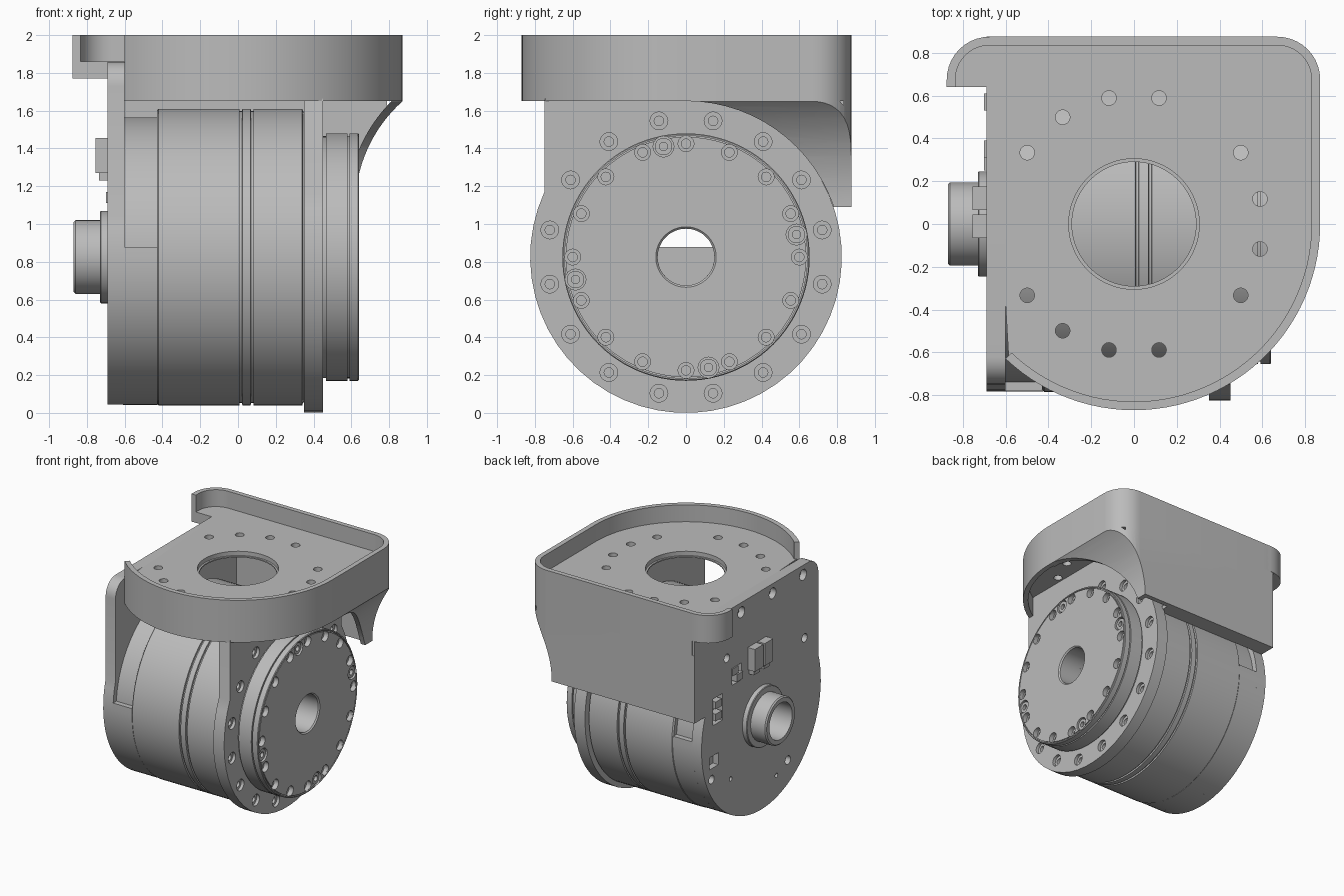
import bpy, bmesh
from math import sin, cos, radians, acos, asin, degrees
from mathutils import Vector

if "Cube" in bpy.data.objects:
    bpy.data.objects.remove(bpy.data.objects["Cube"])

AXIS_Z = 0.825
grey = bpy.data.materials.new("machined_grey")
grey.use_nodes = True
COLOUR = (0.5, 0.5, 0.5, 1)
grey.diffuse_color = COLOUR
grey.node_tree.nodes["Principled BSDF"].inputs["Base Color"].default_value = COLOUR


def finish(name, bm):
    bmesh.ops.recalc_face_normals(bm, faces=bm.faces)
    mesh = bpy.data.meshes.new(name)
    bm.to_mesh(mesh)
    bm.free()
    mesh.materials.append(grey)
    obj = bpy.data.objects.new(name, mesh)
    bpy.context.collection.objects.link(obj)
    return obj


def arc(cx, cy, r, a0, a1, n=12):
    steps = [radians(a0 + (a1 - a0) * i / n) for i in range(n + 1)]
    return [(cx + r * cos(a), cy + r * sin(a)) for a in steps]


def place(axis, u, v, w):
    return {"x": (w, u, v), "y": (u, w, v), "z": (u, v, w)}[axis]


def prism(name, pts, axis, lo, hi):
    bm = bmesh.new()
    a = [bm.verts.new(place(axis, u, v, lo)) for u, v in pts]
    b = [bm.verts.new(place(axis, u, v, hi)) for u, v in pts]
    bm.faces.new(a)
    bm.faces.new(b[::-1])
    for i in range(len(a)):
        j = (i + 1) % len(a)
        bm.faces.new((a[i], a[j], b[j], b[i]))
    return finish(name, bm)


def rect(u0, u1, v0, v1):
    return [(u0, v0), (u1, v0), (u1, v1), (u0, v1)]


def add_turned(bm, profile, axis, cu, cv, segs, bored):
    """Revolve (position, radius) points about an axis; bored joins the ends."""
    rings = []
    for w, r in profile:
        rings.append([bm.verts.new(place(axis, u, v, w))
                      for u, v in arc(cu, cv, r, 0, 360 - 360 / segs, segs - 1)])
    pairs = list(zip(rings, rings[1:]))
    if bored:
        pairs.append((rings[-1], rings[0]))
    else:
        bm.faces.new(rings[0])
        bm.faces.new(rings[-1])
    for p, q in pairs:
        for i in range(segs):
            j = (i + 1) % segs
            bm.faces.new((p[i], p[j], q[j], q[i]))


def turned(name, profile, axis="x", centres=((0, AXIS_Z),), segs=96, bored=True):
    bm = bmesh.new()
    for cu, cv in centres:
        add_turned(bm, profile, axis, cu, cv, segs, bored)
    return finish(name, bm)


def boolean(obj, tool, op="DIFFERENCE"):
    mod = obj.modifiers.new("cut", "BOOLEAN")
    mod.object, mod.operation, mod.solver = tool, op, "EXACT"
    bpy.context.view_layer.update()
    deps = bpy.context.evaluated_depsgraph_get()
    mesh = bpy.data.meshes.new_from_object(obj.evaluated_get(deps))
    obj.modifiers.clear()
    obj.data = mesh
    bpy.data.objects.remove(tool)


def drill(obj, profile, axis, centres, segs=20):
    boolean(obj, turned("drill", profile, axis, centres, segs, False))


def circle_of(r, offset, cz=AXIS_Z, skip=()):
    return [(r * cos(radians(offset + 22.5 * k)), cz + r * sin(radians(offset + 22.5 * k)))
            for k in range(16) if k not in skip]


# Motor drum with shallow grooves and through bore
drum = [(-0.62, 0.15), (-0.62, 0.74), (-0.43, 0.74), (-0.43, 0.775), (-0.42, 0.785)]
for g in (0.015, 0.075):
    drum += [(g - 0.008, 0.785), (g - 0.006, 0.772), (g + 0.006, 0.772), (g + 0.008, 0.785)]
drum += [(0.34, 0.785), (0.345, 0.77), (0.36, 0.77), (0.36, 0.15)]
turned("motor_drum", drum)
prism("drum_lower_shroud", arc(0, AXIS_Z, 0.782, 176, 364, 48), "x", -0.61, -0.425)

# Left side plate with rounded lower end and rounded front top corner
R = 0.782
profile = arc(0, AXIS_Z, R, degrees(acos(-0.75 / R)), 360 + degrees(asin(0.265 / R)), 48)
profile += [(0.873, 1.09), (0.873, 1.86)] + arc(-0.62, 1.73, 0.13, 90, 180, 8)
side = prism("side_plate", profile, "x", -0.69, -0.6)
drill(side, [(-0.8, 0.15), (-0.5, 0.15)], "x", [(0, AXIS_Z)], 64)
drill(side, [(-0.8, 0.045), (-0.64, 0.045)], "x", [(-0.55, 1.78), (-0.15, 1.78), (0.26, 1.78)])
drill(side, [(-0.8, 0.06), (-0.64, 0.06)], "x", [(0.46, 1.69)])
drill(side, [(-0.8, 0.035), (-0.64, 0.035)], "x",
      [(-0.57, 1.25), (0.45, 1.47), (-0.35, 0.32), (0.65, 0.54)])
drill(side, [(-0.8, 0.018), (-0.64, 0.018)], "x", [(-0.2, 0.25), (0.4, 0.45)])
for y, z, h in ((0.57, 1.09, 0.11), (0.32, 1.29, 0.07), (0.62, 0.68, 0.05)):
    boolean(side, prism("pocket", rect(y - 0.06, y + 0.06, z - h, z + h), "x", -0.8, -0.64))

# Cable connectors in the pockets
for i, (y, z) in enumerate(((0.57, 1.04), (0.57, 1.14), (0.29, 1.26), (0.35, 1.33))):
    prism(f"small_connector_{i}", rect(y - 0.04, y + 0.04, z - 0.03, z + 0.03), "x", -0.7, -0.63)
for i, y in enumerate((-0.01, 0.12)):
    prism(f"connector_{i}", rect(y - 0.055, y + 0.055, 1.27, 1.455), "x", -0.755, -0.68)
    prism(f"connector_latch_{i}", rect(y - 0.04, y + 0.04, 1.23, 1.28), "x", -0.735, -0.68)

# Hollow shaft boss on the left
turned("shaft_boss", [(-0.68, 0.15), (-0.68, 0.245), (-0.725, 0.245), (-0.73, 0.24), (-0.73, 0.195),
                      (-0.86, 0.195), (-0.87, 0.185), (-0.87, 0.15)], segs=64)

# Right mounting flange
R = 0.825
profile = arc(0, AXIS_Z, R, degrees(acos(-0.75 / R)), 390, 36)
profile += [(0.71, 1.82), (-0.69, 1.82), (-0.75, 1.65)]
flange = prism("mounting_flange", profile, "x", 0.35, 0.45)
drill(flange, [(0.2, 0.15), (0.6, 0.15)], "x", [(0, AXIS_Z)], 64)
drill(flange, [(0.38, 0.025), (0.425, 0.025), (0.425, 0.047), (0.5, 0.047)], "x",
      circle_of(0.735, 11.25))

# Output disc
disc = turned("output_disc", [(0.44, 0.15), (0.44, 0.64), (0.465, 0.64), (0.465, 0.655), (0.58, 0.655),
                              (0.58, 0.642), (0.59, 0.642), (0.59, 0.655), (0.635, 0.655),
                              (0.64, 0.65), (0.64, 0.16), (0.63, 0.15)])
drill(disc, [(0.56, 0.025), (0.6, 0.025), (0.6, 0.042), (0.7, 0.042)], "x", circle_of(0.6, 0))
pins = circle_of(0.597, 11.5, skip=[k for k in range(16) if k % 4])
drill(disc, [(0.605, 0.055), (0.7, 0.055)], "x", pins, 24)
turned("dowel_sleeve", [(0.6, 0.022), (0.6, 0.046), (0.63, 0.046), (0.63, 0.022)], "x", pins, 24)
boolean(disc, turned("face_groove", [(0.632, 0.636), (0.632, 0.642), (0.7, 0.642), (0.7, 0.636)]))


# Tray outline, inset by d
def main_path(d):
    start = -degrees(acos(-0.6 / 0.87))
    return (arc(0, 0, 0.87 - d, start, 0, 40) + arc(0.67, 0.675, 0.2 - d, 0, 90, 10)
            + [(-0.67, 0.875 - d)])


def wing_path(d):
    return [(-0.6, 0.875 - d)] + arc(-0.675, 0.675, 0.2 - d, 90, 180, 10) + [(-0.875 + d, 0.64)]


prism("tray_rim", main_path(0) + main_path(0.04)[::-1], "z", 1.65, 2.0)
prism("wing_rim", wing_path(0) + wing_path(0.04)[::-1], "z", 1.77, 2.0)
prism("wing_floor", [(-0.6, 0.64)] + wing_path(0.004), "z", 1.77, 1.86)

floor = prism("tray_floor", main_path(0.02), "z", 1.815, 1.86)
drill(floor, [(1.7, 0.29), (1.825, 0.29), (1.825, 0.305), (1.9, 0.305)], "z", [(0, 0)], 64)
drill(floor, [(1.7, 0.034), (1.9, 0.034)], "z", circle_of(0.6, 11.25, 0, (2, 7, 8, 13)))


# Rear housing shell with a concave right side, cleared around the drum
def housing_profile(t):
    sweep = degrees(asin(0.56 / 0.75))
    curve = arc(1.37, 1.09, 0.75 + t, 180, 180 - sweep, 16)
    top = 1.651 + t
    return [(-0.69 + t, 1.09 - t)] + [(curve[0][0], 1.09 - t)] + curve + [(curve[-1][0], top), (-0.69 + t, top)]


shell = prism("rear_housing", housing_profile(0), "y", 0, 0.875)
plan = [(-0.8, -0.1), (0.87, -0.1)] + arc(0.67, 0.675, 0.2, 0, 90, 10) + [(-0.8, 0.875)]
boolean(shell, prism("plan_block", plan, "z", 1.0, 1.8), "INTERSECT")
boolean(shell, prism("hollow", housing_profile(0.04), "y", -0.1, 0.835))
drill(shell, [(-0.9, 0.826), (1.0, 0.826)], "x", [(0, AXIS_Z)], 72)
# Narrow lip closing the housing against the drum
prism("housing_lip", rect(0.74, 0.87, 1.09, 1.12), "x", -0.65, 0.36)

# Smooth shading with sharp edges kept
bpy.ops.object.select_all(action="DESELECT")
for obj in bpy.context.collection.objects:
    if obj.type == "MESH" and grey.name in obj.data.materials:
        obj.select_set(True)
        bpy.context.view_layer.objects.active = obj
bpy.ops.object.shade_smooth_by_angle(angle=radians(25))
